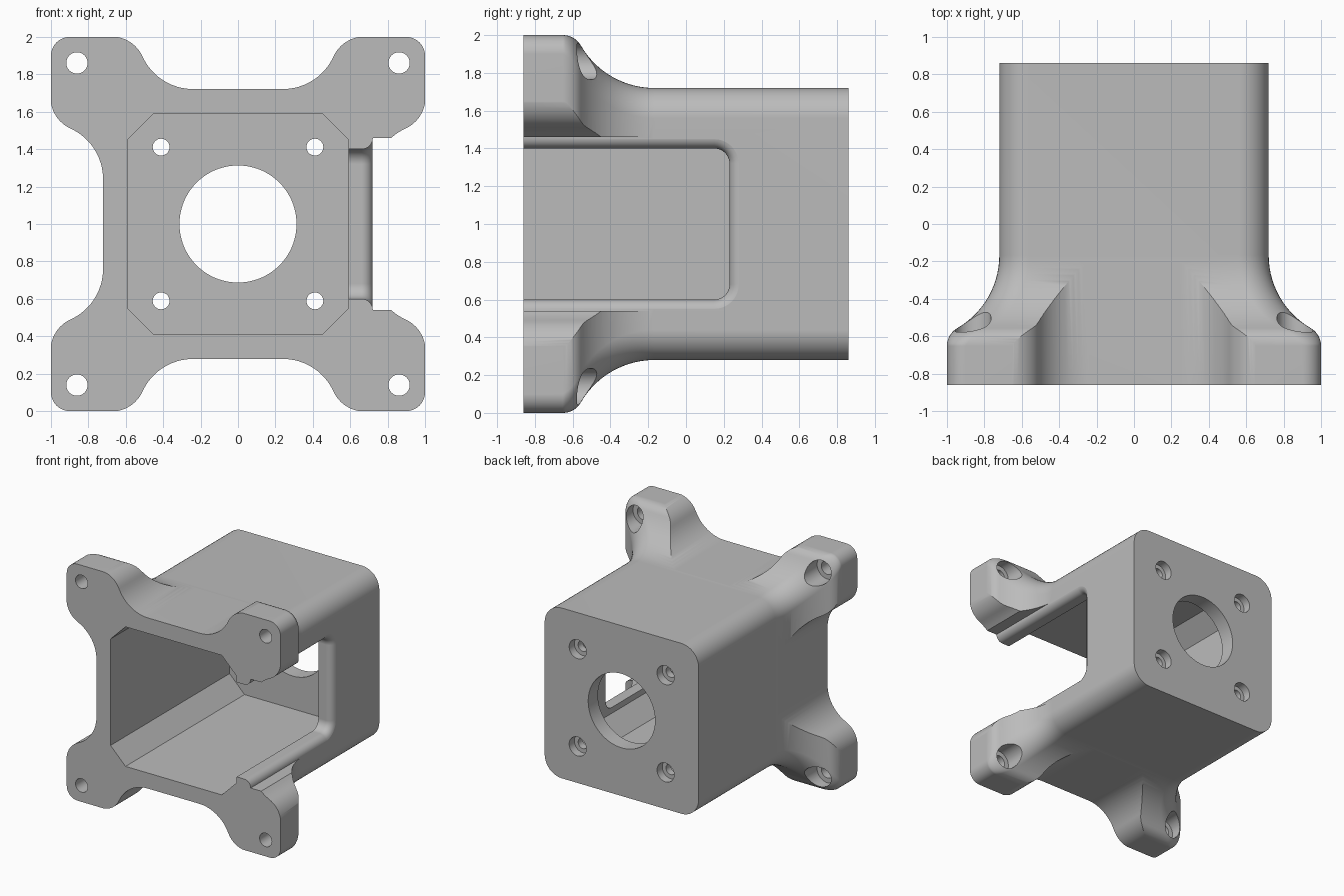
import bpy, bmesh
from math import sin, cos, pi, radians
from mathutils import Vector

cube = bpy.data.objects.get("Cube")
if cube:
    bpy.data.objects.remove(cube, do_unlink=True)

MID = 1.0            # height of the bore axis
FRONT, BACK = -0.86, 0.86
BODY = 0.72          # half width of the housing


def loft(name, sections):
    """Skin a list of equal-length point loops and cap both ends."""
    bm = bmesh.new()
    rings = [[bm.verts.new(p) for p in s] for s in sections]
    n = len(rings[0])
    for a, b in zip(rings, rings[1:]):
        for i in range(n):
            j = (i + 1) % n
            bm.faces.new((a[i], a[j], b[j], b[i]))
    bm.faces.new(rings[0])
    bm.faces.new(rings[-1])
    bmesh.ops.recalc_face_normals(bm, faces=bm.faces)
    mesh = bpy.data.meshes.new(name)
    bm.to_mesh(mesh)
    bm.free()
    obj = bpy.data.objects.new(name, mesh)
    bpy.context.collection.objects.link(obj)
    return obj


def rounded_rect(hw, hh, r, steps=10):
    pts = []
    for k, (sx, sy) in enumerate(((1, 1), (-1, 1), (-1, -1), (1, -1))):
        for i in range(steps + 1):
            t = (k + i / steps) * pi / 2
            pts.append((sx * (hw - r) + r * cos(t), sy * (hh - r) + r * sin(t)))
    return pts


def at_y(pts, y):
    return [Vector((x, y, z + MID)) for x, z in pts]


def lathe(name, x, z, steps, sides=40):
    """Stepped round cutter along y; steps are (y, radius)."""
    ring = [(cos(2 * pi * i / sides), sin(2 * pi * i / sides)) for i in range(sides)]
    return loft(name, [at_y([(x + r * u, z + r * v) for u, v in ring], y) for y, r in steps])


def combine(target, tool, operation):
    tool.hide_render = True
    mod = target.modifiers.new(operation, 'BOOLEAN')
    mod.operation = operation
    mod.solver = 'EXACT'
    mod.object = tool
    bpy.context.view_layer.objects.active = target
    bpy.ops.object.modifier_apply(modifier=mod.name)
    bpy.data.objects.remove(tool, do_unlink=True)


# Housing envelope: square tube flaring to the front flange
FLARE, RIM, SLOPE, END = 0.45, 0.11, radians(60), -0.167
profile = [(FRONT, 1.0, 0.1)]
for i in range(9):                                  # rounded rim
    t = SLOPE * i / 8
    profile.append((END - (FLARE + RIM) * sin(SLOPE) + RIM * sin(t),
                    1 - RIM * (1 - cos(t)), 0.1 + 0.06 * i / 8))
for i in range(1, 15):                              # concave sweep
    t = SLOPE * (1 - i / 14)
    profile.append((END - FLARE * sin(t), BODY + FLARE * (1 - cos(t)), 0.16))
profile.append((BACK, BODY, 0.16))
housing = loft("motor_housing", [at_y(rounded_rect(h, h, r), y) for y, h, r in profile])


# Flange outline with four ears, repeated by quarter turns
def ear_quarter(steps=12):
    concave, convex, sweep = 0.296, 0.18, radians(65.7)
    angles = [sweep * i / steps for i in range(steps + 1)]
    half = [(0.24 + concave * sin(t), BODY + concave * (1 - cos(t))) for t in angles]
    half += [(0.674 - convex * sin(t), 1 - convex + convex * cos(t)) for t in angles[-2::-1]]
    half += [(0.9 + 0.1 * sin(t), 0.9 + 0.1 * cos(t)) for t in (pi / 4 * i / 5 for i in range(6))]
    return half + [(z, x) for x, z in half[-2::-1]]


outline, quarter = [], [(x * 1.002, z * 1.002) for x, z in ear_quarter()]
for _ in range(4):
    outline += quarter
    quarter = [(z, -x) for x, z in quarter]
combine(housing, loft("ear_stencil", [at_y(outline, -1.1), at_y(outline, 1.1)]), 'INTERSECT')

# Chamfered motor cavity, open at the front
w, c = 0.59, 0.45
octagon = [(w, c), (c, w), (-c, w), (-w, c), (-w, -c), (-c, -w), (c, -w), (w, -c)]
combine(housing, loft("cavity_cutter", [at_y(octagon, -1.1), at_y(octagon, 0.73)]), 'DIFFERENCE')

# Side window with a softened outer edge
SOFT = 0.06
layers = [(0.4, 0)]
for i in range(9):
    t = pi / 2 * i / 8
    layers.append((BODY + 0.001 - SOFT + SOFT * sin(t), SOFT * (1 - cos(t))))
layers.append((1.2, SOFT))
sections = [[Vector((x, y - 0.57, z + MID))
             for y, z in rounded_rect(0.8 + o, 0.4 + o, 0.08 + o)] for x, o in layers]
combine(housing, loft("window_cutter", sections), 'DIFFERENCE')

# Shaft bore, motor screw holes and ear bolt holes
combine(housing, lathe("bore_cutter", 0, 0, [(0.5, 0.313), (1, 0.313)], 72), 'DIFFERENCE')
for sx in (-1, 1):
    for sz in (-1, 1):
        screw = [(0.6, 0.045), (0.79, 0.045), (0.79, 0.08), (1, 0.08)]
        combine(housing, lathe("screw_cutter", 0.411 * sx, 0.411 * sz, screw), 'DIFFERENCE')
        bolt = [(-1, 0.057), (-0.66, 0.057), (-0.66, 0.097), (-0.1, 0.097)]
        combine(housing, lathe("bolt_cutter", 0.861 * sx, 0.861 * sz, bolt), 'DIFFERENCE')

# Single grey finish
grey = bpy.data.materials.new("plain_grey")
grey.use_nodes = True
colour = (0.5, 0.5, 0.5, 1)
grey.diffuse_color = colour
grey.node_tree.nodes["Principled BSDF"].inputs["Base Color"].default_value = colour
housing.data.materials.clear()
housing.data.materials.append(grey)
for face in housing.data.polygons:
    face.material_index = 0

# Smooth curves, crisp edges
bpy.ops.object.select_all(action='DESELECT')
housing.select_set(True)
bpy.context.view_layer.objects.active = housing
bpy.ops.object.shade_smooth_by_angle(angle=radians(30))
weighted = housing.modifiers.new("weighted_normals", 'WEIGHTED_NORMAL')
weighted.keep_sharp = True
